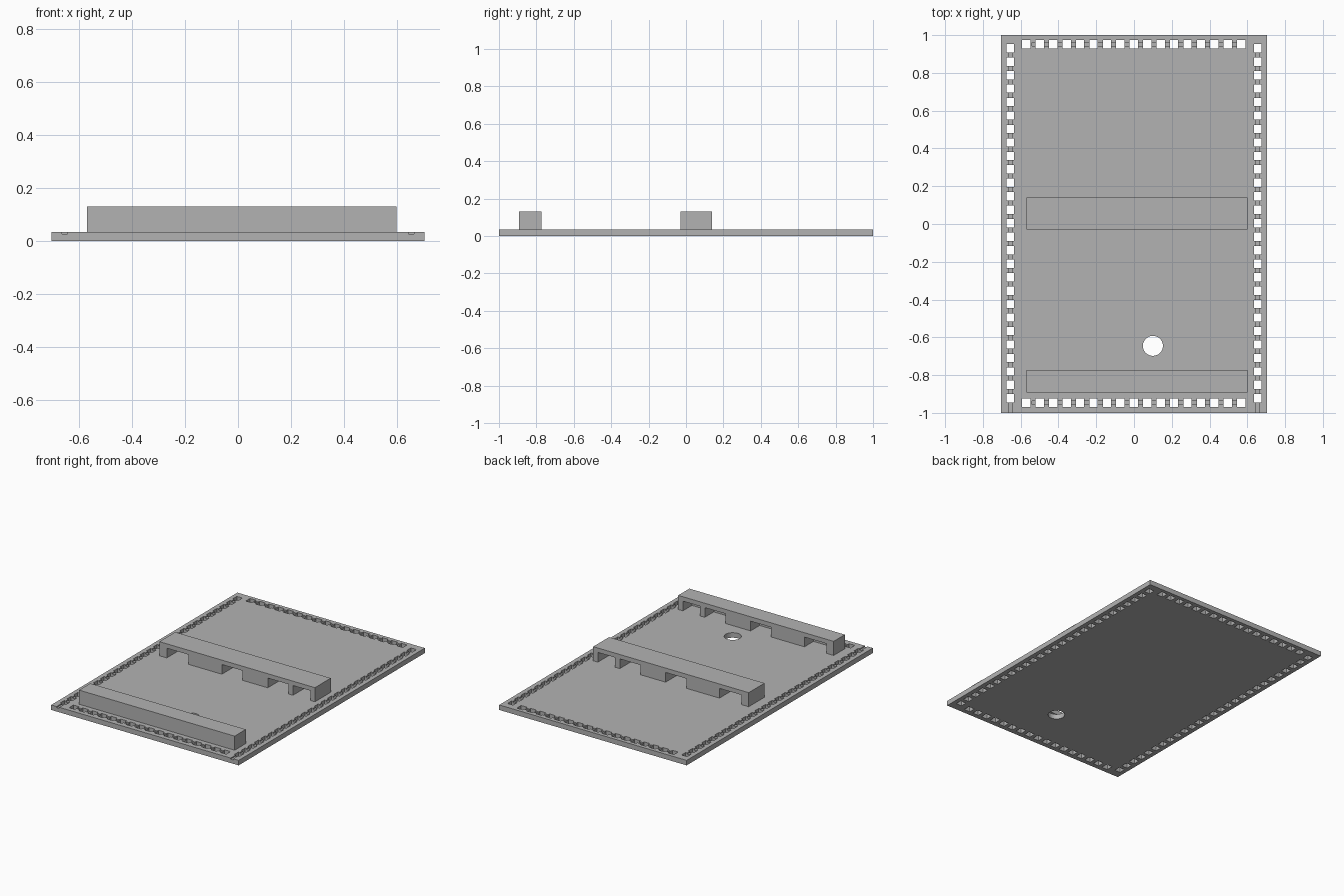
import bpy
import bmesh
from mathutils import Matrix, Vector

if "Cube" in bpy.data.objects:
    bpy.data.objects.remove(bpy.data.objects["Cube"], do_unlink=True)

GREY = (0.45, 0.45, 0.45, 1)
PLATE_TOP, BAR_TOP = 0.034, 0.13
mat = bpy.data.materials.new("light grey")
mat.use_nodes = True
mat.diffuse_color = GREY
mat.node_tree.nodes["Principled BSDF"].inputs["Base Color"].default_value = GREY


def add_box(bm, x, y, z):
    """Add a box spanning the given (low, high) ranges."""
    mid = Vector([(r[0] + r[1]) / 2 for r in (x, y, z)])
    size = Vector([r[1] - r[0] for r in (x, y, z)])
    bmesh.ops.create_cube(bm, size=1, matrix=Matrix.Translation(mid) @ Matrix.Diagonal(size).to_4x4())


def around(c, width):
    return (c - width / 2, c + width / 2)


def make_object(name, bm):
    mesh = bpy.data.meshes.new(name)
    bm.to_mesh(mesh)
    bm.free()
    mesh.materials.append(mat)
    obj = bpy.data.objects.new(name, mesh)
    bpy.context.collection.objects.link(obj)
    return obj


def cut(obj, cutter):
    """Subtract the cutter, bake the result and discard the cutter."""
    cutter.hide_render = True
    mod = obj.modifiers.new("cut", 'BOOLEAN')
    mod.operation, mod.solver, mod.object = 'DIFFERENCE', 'EXACT', cutter
    bpy.context.view_layer.objects.active = obj
    bpy.ops.object.modifier_apply(modifier=mod.name)
    bpy.data.objects.remove(cutter, do_unlink=True)


# Base plate
bm = bmesh.new()
add_box(bm, (-0.705, 0.705), (-1, 1), (0, PLATE_TOP))
plate = make_object("base_plate", bm)

# Square stitching holes along all four edges, with a shallow groove joining them
through = (-0.1, 0.1)
shallow = (PLATE_TOP - 0.008, 0.1)
holes, grooves = bmesh.new(), bmesh.new()
for x in (-0.655, 0.655):
    for i in range(27):
        add_box(holes, around(x, 0.042), around(-0.923 + i * 0.0713, 0.044), through)
    add_box(grooves, around(x, 0.02), (-1.1, 0.931), shallow)
for y in (-0.946, 0.952):
    for i in range(17):
        add_box(holes, around(-0.57 + i * 0.0711, 0.044), around(y, 0.046), through)
    add_box(grooves, (-0.54, 0.566), around(y, 0.02), shallow)
cut(plate, make_object("groove_cutter", grooves))
cut(plate, make_object("hole_cutter", holes))

# Round hole near the front
bm = bmesh.new()
bmesh.ops.create_cone(bm, cap_ends=True, segments=48, radius1=0.053, radius2=0.053, depth=0.3,
                      matrix=Matrix.Translation((0.1, -0.645, 0)))
cut(plate, make_object("round_cutter", bm))

# Raised bars: openings under the top, between the supports
openings = [(-0.515, -0.35), (-0.1, 0.055), (0.245, 0.4), (0.435, 0.565)]
for name, y, pocket in (("middle_bar", (-0.03, 0.14), (-0.1, 0.2)),
                        ("front_bar", (-0.893, -0.773), (-0.87, -0.7))):
    bm = bmesh.new()
    add_box(bm, (-0.57, 0.6), y, (PLATE_TOP, BAR_TOP))
    bar = make_object(name, bm)
    bm = bmesh.new()
    for x in openings:
        add_box(bm, x, pocket, (0, BAR_TOP - 0.03))
    cut(bar, make_object("opening_cutter", bm))
